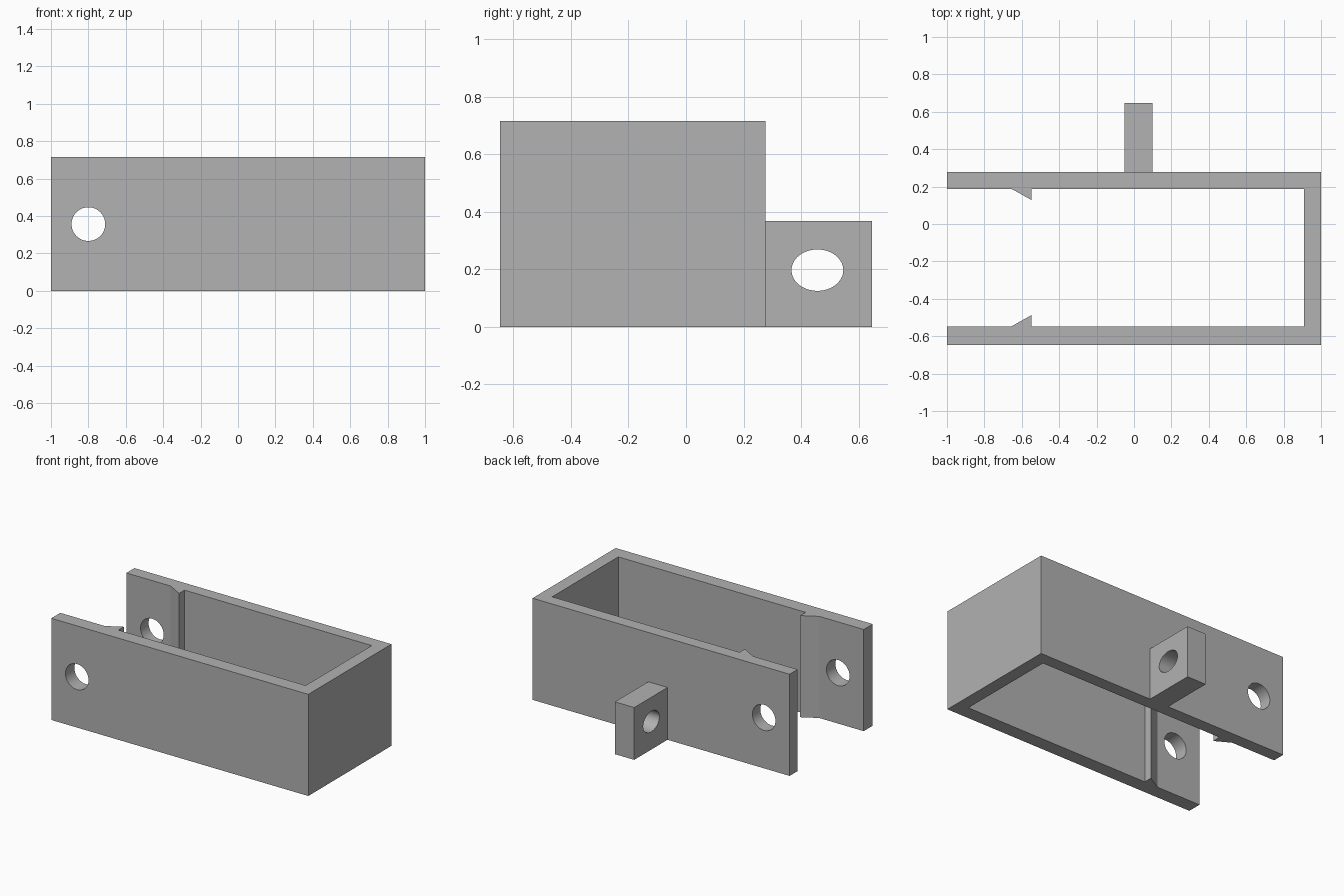
import bpy, bmesh, math
from mathutils import Matrix

if "Cube" in bpy.data.objects:
    bpy.data.objects.remove(bpy.data.objects["Cube"], do_unlink=True)

HEIGHT = 0.715
FRONT, BACK = -0.647, 0.277            # outer wall faces
FRONT_IN, BACK_IN = -0.547, 0.188      # inner wall faces
END_IN = 0.91                          # inner face of the closed end
BARB_START, BARB_TIP, BARB_DEPTH = -0.655, -0.548, 0.06

grey = bpy.data.materials.new("plain grey")
grey.use_nodes = True
colour = (0.445, 0.445, 0.445, 1)
grey.diffuse_color = colour
grey.node_tree.nodes["Principled BSDF"].inputs["Base Color"].default_value = colour


def make_object(name, bm):
    bmesh.ops.recalc_face_normals(bm, faces=bm.faces)
    mesh = bpy.data.meshes.new(name)
    bm.to_mesh(mesh)
    bm.free()
    mesh.materials.append(grey)
    obj = bpy.data.objects.new(name, mesh)
    bpy.context.collection.objects.link(obj)
    return obj


def extrude_profile(name, points, height):
    """Extrude a plan outline upwards from the ground."""
    bm = bmesh.new()
    face = bm.faces.new([bm.verts.new((x, y, 0)) for x, y in points])
    top = bmesh.ops.extrude_face_region(bm, geom=[face])["geom"]
    verts = [v for v in top if isinstance(v, bmesh.types.BMVert)]
    bmesh.ops.translate(bm, verts=verts, vec=(0, 0, height))
    return make_object(name, bm)


def drill(target, name, centre, axis, radii, length):
    """Cut an oval hole; radii are (horizontal, vertical)."""
    turn = Matrix.Rotation(math.pi / 2, 4, "X")
    if axis == "X":
        turn = Matrix.Rotation(math.pi / 2, 4, "Z") @ turn
    matrix = Matrix.Translation(centre) @ turn @ Matrix.Diagonal((*radii, 1, 1))
    bm = bmesh.new()
    bmesh.ops.create_cone(bm, cap_ends=True, segments=64, radius1=1, radius2=1,
                          depth=length, matrix=matrix)
    cutter = make_object(name, bm)
    mod = target.modifiers.new("hole", "BOOLEAN")
    mod.object = cutter
    mod.solver = "EXACT"
    bpy.ops.object.select_all(action="DESELECT")
    target.select_set(True)
    bpy.context.view_layer.objects.active = target
    bpy.ops.object.modifier_apply(modifier=mod.name)
    bpy.data.objects.remove(cutter, do_unlink=True)
    bpy.ops.object.shade_smooth_by_angle(angle=math.radians(25))


# Open-ended channel with a snap barb on each inner wall
def inner_wall(y, inward):
    return [(-1, y), (BARB_START, y), (BARB_TIP, y + inward * BARB_DEPTH),
            (BARB_TIP, y), (END_IN, y)]


outline = [(-1, FRONT), (1, FRONT), (1, BACK), (-1, BACK)]
outline += inner_wall(BACK_IN, -1) + inner_wall(FRONT_IN, 1)[::-1]
channel = extrude_profile("channel_body", outline, HEIGHT)
drill(channel, "arm_hole_cutter", (-0.8, 0, 0.357), "Y", (0.09, 0.09), 3)

# Mounting lug on the back wall
lug = extrude_profile("mounting_lug", [(-0.05, BACK), (0.1, BACK),
                                       (0.1, 0.647), (-0.05, 0.647)], 0.368)
drill(lug, "lug_hole_cutter", (0.025, 0.457, 0.197), "X", (0.09, 0.072), 1)
